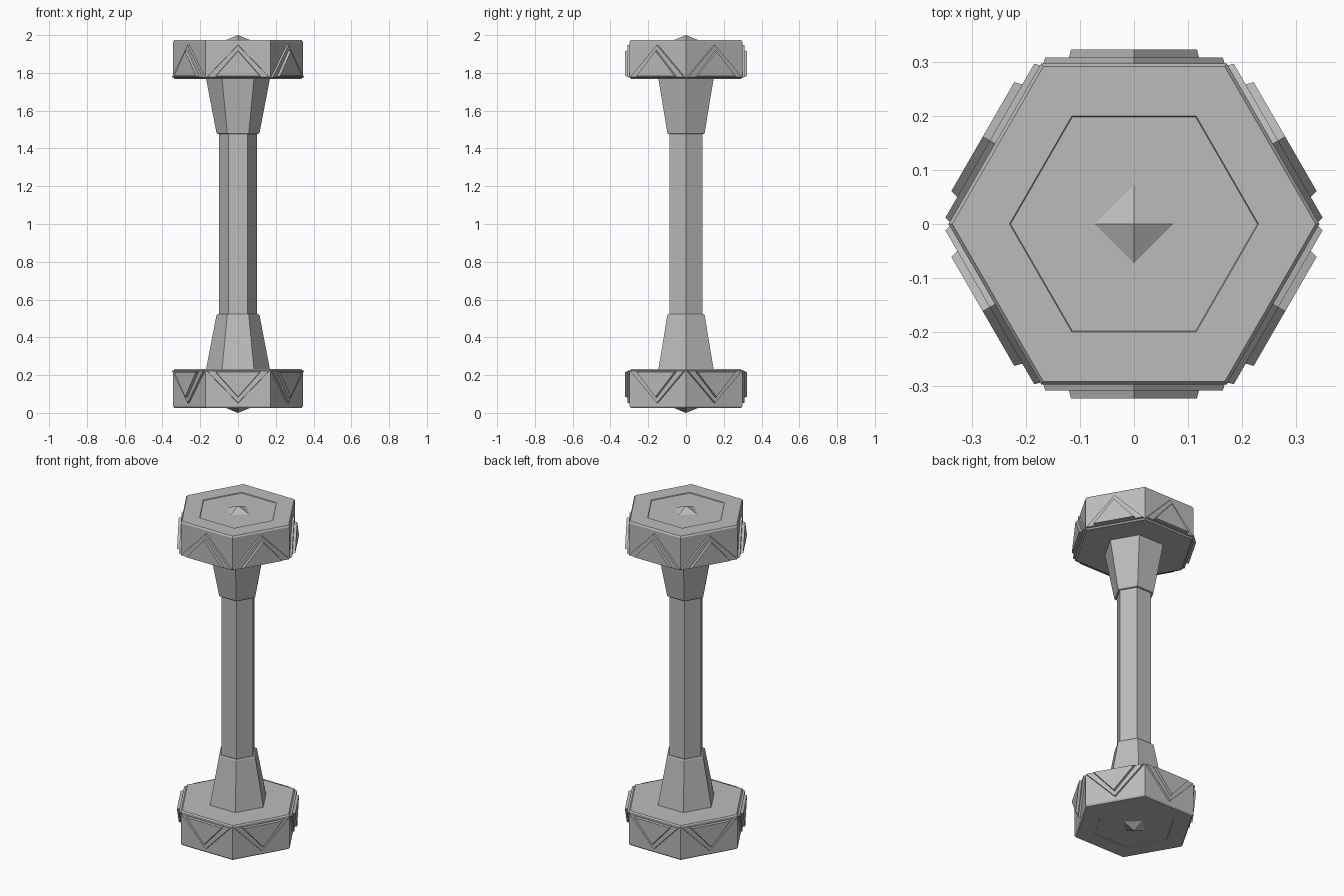
import bpy, bmesh, math
from mathutils import Matrix, Vector

if "Cube" in bpy.data.objects:
    bpy.data.objects.remove(bpy.data.objects["Cube"])

steel = bpy.data.materials.new("steel grey")
steel.diffuse_color = (0.5, 0.5, 0.5, 1)
steel.use_nodes = True
steel.node_tree.nodes["Principled BSDF"].inputs["Base Color"].default_value = steel.diffuse_color


def finish(name, bm, bottom):
    # Parts are made for the upper end; the lower end is their mirror image
    if bottom:
        bmesh.ops.transform(bm, matrix=Matrix.Diagonal((1, 1, -1, 1)), verts=bm.verts)
        bmesh.ops.translate(bm, vec=(0, 0, 2), verts=bm.verts)
    bmesh.ops.recalc_face_normals(bm, faces=bm.faces)
    mesh = bpy.data.meshes.new(name)
    bm.to_mesh(mesh)
    bm.free()
    mesh.materials.append(steel)
    obj = bpy.data.objects.new(name, mesh)
    bpy.context.collection.objects.link(obj)
    return obj


def ring(bm, r, z, n=6):
    return [bm.verts.new((r * math.cos(math.tau * i / n), r * math.sin(math.tau * i / n), z))
            for i in range(n)]


def lathe(name, profile, bottom=False, n=6):
    # Stack of polygon rings, closed at both ends
    bm = bmesh.new()
    rings = [ring(bm, r, z, n) for r, z in profile]
    for a, b in zip(rings, rings[1:]):
        for i in range(n):
            j = (i + 1) % n
            bm.faces.new((a[i], a[j], b[j], b[i]))
    bm.faces.new(rings[0])
    bm.faces.new(rings[-1])
    return finish(name, bm, bottom)


def triangle_plates(name, half, z0, apex, inner, outer, taper, bottom):
    # One raised triangle on each of the six sides
    bm = bmesh.new()
    for k in range(6):
        turn = Matrix.Rotation(math.radians(60 * k), 4, 'Z')

        def tri(s, y):
            mid = z0 + (apex - z0) * 0.4
            pts = ((-half, z0), (half, z0), (0, apex))
            return [bm.verts.new(turn @ Vector((x * s, -y, mid + (z - mid) * s))) for x, z in pts]
        a, b = tri(1, inner), tri(taper, outer)
        for i in range(3):
            j = (i + 1) % 3
            bm.faces.new((a[i], a[j], b[j], b[i]))
        bm.faces.new(a)
        bm.faces.new(b)
    return finish(name, bm, bottom)


# Handle
lathe("shaft", [(0.1, 0.45), (0.1, 1.55)])

for end in (False, True):
    side = "lower" if end else "upper"
    # Flared collar between shaft and head
    lathe(side + "_collar", [(0.109, 1.477), (0.114, 1.482), (0.17, 1.775)], end)
    # Hexagonal head with softened rims and a shallow sunk panel on its end
    lathe(side + "_head", [(0.336, 1.768), (0.344, 1.776), (0.344, 1.965), (0.337, 1.974),
                           (0.231, 1.974), (0.229, 1.97)], end)
    # Pyramid stud on the end
    lathe(side + "_stud", [(0.073, 1.966), (0.073, 1.97), (0.0005, 2.0)], end, 4)
    # Stepped triangles on the sides
    triangle_plates(side + "_wide_triangles", 0.17, 1.775, 1.95, 0.29, 0.309, 0.97, end)
    triangle_plates(side + "_narrow_triangles", 0.123, 1.78, 1.92, 0.3, 0.324, 0.95, end)
